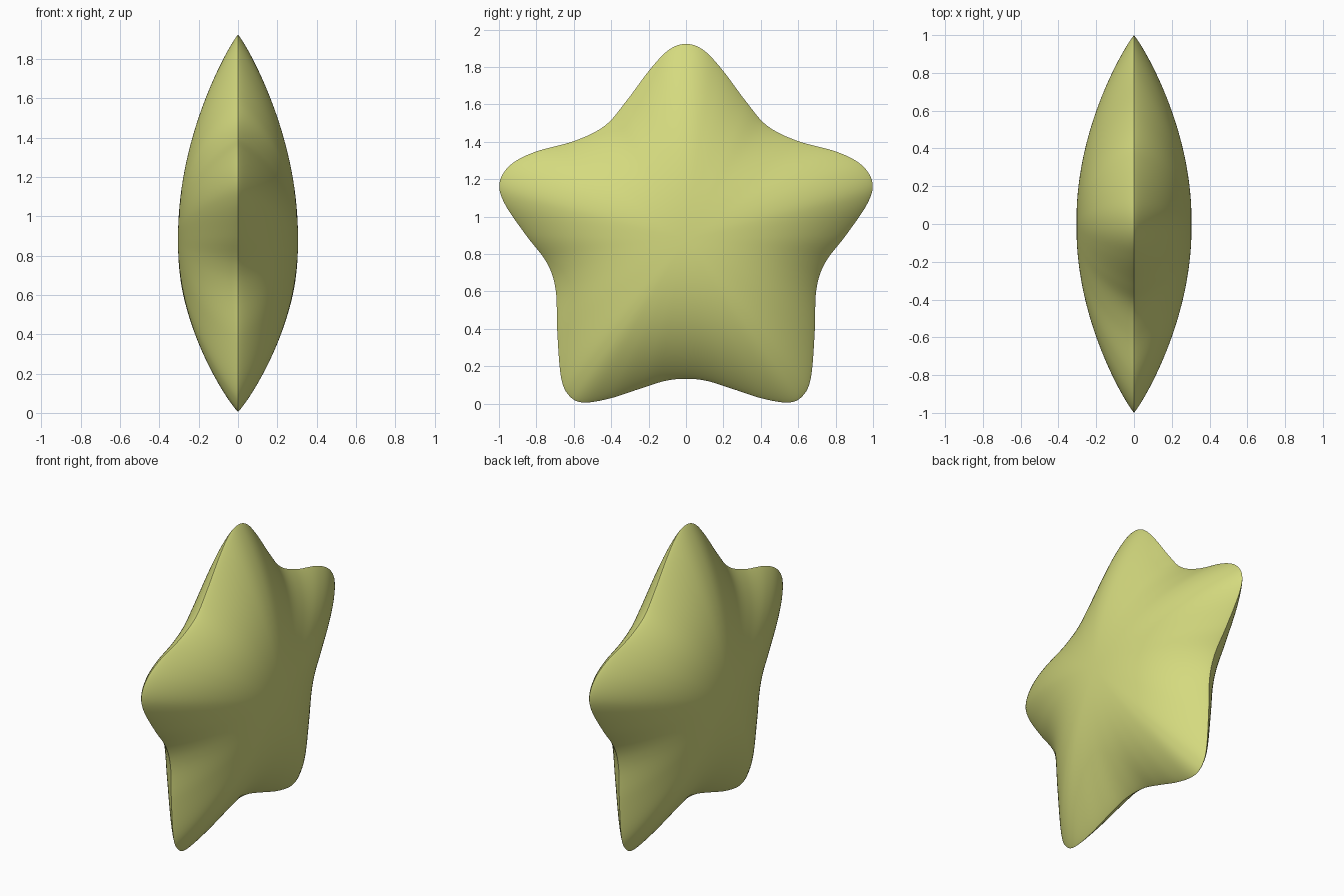
import bpy, bmesh, math
from mathutils import Vector

if "Cube" in bpy.data.objects:
    bpy.data.objects.remove(bpy.data.objects["Cube"])

CENTRE = Vector((0, 0.88))      # thickest point of the cushion (y, z)
DEPTH = 0.305                   # half thickness at the centre
ROUND = 0.85                    # inner contours relax toward a circle
RINGS, SUB = 36, 6

# Half outline (y, z) from the top tip down to the bottom notch
half = [(0, 1.923), (0.09, 1.893), (0.19, 1.79), (0.325, 1.61), (0.435, 1.485),
        (0.595, 1.405), (0.81, 1.345), (0.94, 1.275), (0.997, 1.18), (0.97, 1.07),
        (0.855, 0.90), (0.745, 0.755), (0.697, 0.61), (0.688, 0.38), (0.668, 0.14),
        (0.625, 0.043), (0.55, 0.006), (0.41, 0.027), (0.246, 0.08), (0.11, 0.122),
        (0, 0.133)]
ctrl = [Vector(p) for p in half] + [Vector((-y, z)) for y, z in half[-2:0:-1]]


def smooth_loop(pts, sub):
    """Closed Catmull-Rom curve through the points."""
    out, n = [], len(pts)
    for i in range(n):
        a, b, c, d = (pts[(i + k) % n] for k in (-1, 0, 1, 2))
        for s in range(sub):
            t = s / sub
            out.append(0.5 * (2 * b + (c - a) * t + (2 * a - 5 * b + 4 * c - d) * t * t
                              + (3 * b - a - 3 * c + d) * t ** 3))
    return out


outline = smooth_loop(ctrl, SUB)
n = len(outline)
bm = bmesh.new()


def ring(t, side):
    """Scaled contour at fraction t of the way out, raised to the cushion height."""
    x = side * DEPTH * max(0, 1 - t ** 2.2) ** 0.9
    verts = []
    for p in outline:
        d = p - CENTRE
        r = t * (d.length * t + ROUND * (1 - t))
        q = CENTRE + d.normalized() * r
        verts.append(bm.verts.new((x, q.x, q.y)))
    return verts


# Two puffed sides sharing the seam ring
seam = ring(1, 1)
for side in (1, -1):
    outer = seam
    for k in range(1, RINGS):
        inner = ring(math.cos(0.5 * math.pi * k / RINGS) ** 0.8, side)
        for i in range(n):
            j = (i + 1) % n
            bm.faces.new((outer[i], outer[j], inner[j], inner[i]))
        outer = inner
    tip = bm.verts.new((side * DEPTH, CENTRE.x, CENTRE.y))
    for i in range(n):
        bm.faces.new((outer[i], outer[(i + 1) % n], tip))

bmesh.ops.recalc_face_normals(bm, faces=bm.faces)
mesh = bpy.data.meshes.new("star_cushion")
bm.to_mesh(mesh)
bm.free()
star = bpy.data.objects.new("star_cushion", mesh)
bpy.context.collection.objects.link(star)

# Colour
mat = bpy.data.materials.new("pale_yellow_green")
mat.diffuse_color = (0.66, 0.70, 0.21, 1)
mat.use_nodes = True
mat.node_tree.nodes["Principled BSDF"].inputs["Base Color"].default_value = mat.diffuse_color
mesh.materials.append(mat)

# Smooth sides, crisp seam
bpy.context.view_layer.objects.active = star
star.select_set(True)
bpy.ops.object.shade_smooth_by_angle(angle=math.radians(40))
